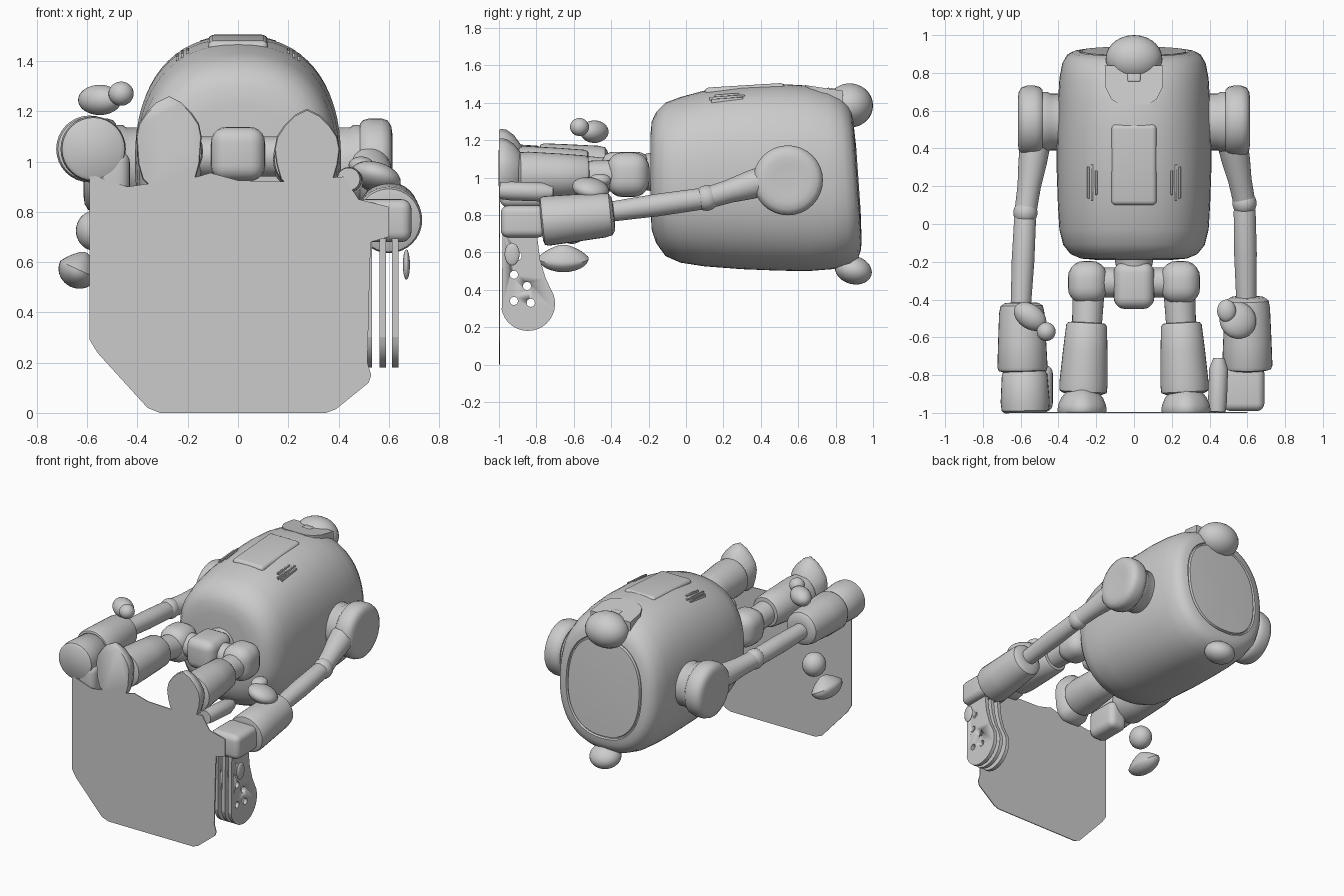
import bpy, bmesh, math
from mathutils import Vector, Euler

if "Cube" in bpy.data.objects:
    bpy.data.objects.remove(bpy.data.objects["Cube"])

grey = bpy.data.materials.new("plain grey")
grey.use_nodes = True
COLOUR = (0.6, 0.6, 0.6, 1)
grey.diffuse_color = COLOUR
grey.node_tree.nodes["Principled BSDF"].inputs["Base Color"].default_value = COLOUR


def finish(name, bm, angle=40):
    bmesh.ops.recalc_face_normals(bm, faces=bm.faces)
    mesh = bpy.data.meshes.new(name)
    bm.to_mesh(mesh)
    bm.free()
    mesh.materials.append(grey)
    ob = bpy.data.objects.new(name, mesh)
    bpy.context.collection.objects.link(ob)
    bpy.ops.object.select_all(action='DESELECT')
    ob.select_set(True)
    bpy.context.view_layer.objects.active = ob
    bpy.ops.object.shade_smooth_by_angle(angle=math.radians(angle))
    return ob


def skin(name, rings, angle=40):
    """Closed surface through a list of point rings."""
    bm = bmesh.new()
    loops = [[bm.verts.new(p) for p in ring] for ring in rings]
    n = len(loops[0])
    for a, b in zip(loops, loops[1:]):
        for i in range(n):
            j = (i + 1) % n
            bm.faces.new((a[i], a[j], b[j], b[i]))
    bm.faces.new(loops[0])
    bm.faces.new(loops[-1])
    return finish(name, bm, angle)


def lathe(name, start, end, profile, n=32):
    """Turned part: profile holds (fraction along axis, radius)."""
    start, end = Vector(start), Vector(end)
    quat = (end - start).to_track_quat('Z', 'Y')
    rings = []
    for t, r in profile:
        c = start.lerp(end, t)
        rings.append([c + quat @ Vector((r * math.cos(k * math.tau / n),
                                         r * math.sin(k * math.tau / n), 0)) for k in range(n)])
    return skin(name, rings)


def turn(rot):
    return Euler([math.radians(a) for a in rot]).to_matrix()


def blob(name, loc, radii, rot=(0, 0, 0), point=0.0):
    """Ellipsoid, optionally narrowed towards its top."""
    bm = bmesh.new()
    bmesh.ops.create_uvsphere(bm, u_segments=28, v_segments=18, radius=1)
    for v in bm.verts:
        f = 1 - point * max(v.co.z, 0)
        v.co = turn(rot) @ Vector((v.co.x * radii[0] * f, v.co.y * radii[1] * f, v.co.z * radii[2])) + Vector(loc)
    return finish(name, bm)


def box(name, loc, size, bevel, rot=(0, 0, 0)):
    bm = bmesh.new()
    bmesh.ops.create_cube(bm, size=1)
    for v in bm.verts:
        v.co = Vector(a * b for a, b in zip(v.co, size))
    bmesh.ops.bevel(bm, geom=bm.edges[:], offset=bevel, segments=5, profile=0.5, affect='EDGES')
    for v in bm.verts:
        v.co = turn(rot) @ v.co + Vector(loc)
    return finish(name, bm)


def prism(name, points, place, low, high):
    """Flat outline given thickness; place maps (u, v, depth) to space."""
    return skin(name, [[place(u, v, d) for u, v in points] for d in (low, high)], 30)


def cut(target, cutters):
    for c in cutters:
        mod = target.modifiers.new(c.name, 'BOOLEAN')
        mod.object = c
        mod.solver = 'EXACT'
        c.hide_render = True
        c.hide_set(True)


def section(y, rx, low, high, tilt=0.0, n=64, power=2.35):
    """Superellipse ring across the body."""
    ring = []
    mid, rz = (low + high) / 2, (high - low) / 2
    for k in range(n):
        c, s = math.cos(k * math.tau / n), math.sin(k * math.tau / n)
        x = rx * math.copysign(abs(c) ** (2 / power), c)
        z = rz * math.copysign(abs(s) ** (2 / power), s)
        ring.append((x, y - tilt * z, mid + z))
    return ring


# Barrel body, with a shallow grooved round cover on its far end
skin("body", [section(*s) for s in (
    (-.19, .2, .82, 1.23), (-.183, .28, .72, 1.3), (-.16, .335, .65, 1.35), (-.11, .375, .58, 1.4),
    (-.03, .395, .545, 1.43), (.1, .403, .525, 1.465), (.3, .41, .51, 1.49), (.5, .408, .502, 1.5),
    (.65, .402, .5, 1.492, .01), (.77, .395, .51, 1.47, .03), (.85, .38, .535, 1.44, .06),
    (.892, .355, .57, 1.405, .07), (.908, .325, .61, 1.37, .07), (.914, .292, .645, 1.335, .07),
    (.902, .287, .65, 1.33, .07), (.902, .28, .657, 1.323, .07), (.916, .275, .662, 1.318, .07),
    (.922, .15, .82, 1.16, .07))], 35)

# Chest panel, side vents and the neck bib
box("chest_panel", (0, .315, 1.458), (.24, .43, .07), .025, (3.5, 0, 0))
for s in (-1, 1):
    for x, length, top in ((.2, .13, 1.445), (.222, .19, 1.434), (.242, .17, 1.422)):
        box("vent_rib", (s * x, .22, top - .012), (.011, length, .03), .003, (4, 0, 0))
bib = [(-.155, .84), (-.15, .72), (-.12, .66), (-.08, .635), (.08, .635), (.12, .66), (.15, .72), (.155, .84)]
prism("neck_bib", bib, lambda u, v, d: (u, v, d - .15 * (v - .65)), 1.4, 1.492)

# Head with visor and the lower knob
blob("head", (0, .875, 1.385), (.15, .125, .118))
box("visor", (0, .79, 1.44), (.26, .09, .06), .025, (-8, 0, 0))
box("visor_eye", (0, .785, 1.462), (.07, .07, .03), .01, (-8, 0, 0))
blob("lower_knob", (0, .895, .505), (.105, .1, .075), (-15, 0, 0))

# Shoulders
for side, s in (("left", 1), ("right", -1)):
    lathe(side + "_shoulder_collar", (s * .36, .54, .985), (s * .5, .54, .985),
          [(0, .15), (.6, .15), (.7, .16), (1, .16)])
    lathe(side + "_shoulder", (s * .485, .545, .985), (s * .615, .545, .985),
          [(0, .165), (.1, .18), (.3, .187), (.65, .187), (.85, .178), (.96, .155), (1, .12), (.97, .08), (.97, .03)])

# Arms: shoulder, elbow and wrist points for each side
arms = {"left": ((.525, .41, .98), (.585, .11, .89), (.595, -.42, .815)),
        "right": ((-.525, .41, 1.0), (-.575, .06, 1.02), (-.6, -.45, 1.04))}
for side, (top, elbow, wrist) in arms.items():
    lathe(side + "_upper_arm", top, elbow, [(0, .08), (.25, .075), (.6, .062), (1, .058)])
    blob(side + "_elbow", elbow, (.064, .066, .068))
    lathe(side + "_forearm", elbow, wrist, [(0, .05), (.08, .058), (.5, .06), (1, .053)])
cuff = [(0, .055), (.01, .09), (.05, .112), (.15, .12), (.6, .128), (.93, .133), (.98, .126), (1, .1)]
lathe("left_cuff", (.6, -.385, .805), (.6, -.775, .765), cuff)
lathe("right_cuff", (-.595, -.415, 1.05), (-.59, -.785, 1.05), cuff)

# Left hand: palm, thumb and three hanging finger slats with openings
box("left_palm", (.58, -.87, .765), (.22, .24, .17), .04)
lathe("left_knuckle", (.45, -.71, .92), (.44, -.995, .93), [(0, .03), (.2, .05), (.8, .05), (1, .045)])
blob("left_thumb", (.55, -.51, .94), (.1, .1, .055), (0, 20, 35))
blob("left_thumb_tip", (.49, -.46, .985), (.05, .06, .035))
outline = [(-.98, .72), (-.985, .3)]
outline += [(-.845 + .145 * math.cos(a), .325 + .145 * math.sin(a))
            for a in [math.pi * (1.05 + k / 16) for k in range(18)]]
outline += [(-.75, .46), (-.78, .56), (-.8, .72)]
for i, x in enumerate((.52, .575, .625)):
    slat = prism("left_finger_%d" % (i + 1), outline, lambda u, v, d: (d, u, v), x - .013, x + .013)
    cut(slat, [lathe("finger_hole_cutter", (x - .05, y, z), (x + .05, y, z), [(0, .022), (1, .022)], 12)
               for y, z in ((-.92, .34), (-.83, .33), (-.92, .48), (-.85, .42), (-.9, .58))])
blob("left_finger_tip", (.67, -.93, .59), (.014, .04, .06))

# Right hand: fist, knuckle, thumb and the loose fingertips below it
lathe("right_fist", (-.58, -.77, 1.05), (-.575, -1.0, 1.05), [(0, .1), (.1, .12), (.75, .13), (.95, .125), (1, .11)])
box("right_knuckle", (-.5, -.87, .94), (.14, .25, .2), .045)
blob("right_thumb", (-.55, -.49, 1.245), (.095, .065, .06), (0, 0, -35))
blob("right_thumb_tip", (-.465, -.57, 1.27), (.05, .05, .048))
blob("right_loose_joint", (-.57, -.61, .725), (.075, .08, .08))
blob("right_loose_fingertip", (-.635, -.655, .57), (.08, .135, .075), (0, 25, 0), .45)

# Pelvis and hips
box("pelvis", (0, -.325, 1.03), (.215, .25, .215), .06)
lathe("hip_axle", (-.2, -.31, 1.02), (.2, -.31, 1.02), [(0, .08), (1, .08)])
lathe("waist", (0, -.25, 1.03), (0, -.15, 1.03), [(0, .09), (1, .11)])

# Legs and feet
for side, s, z, tip in (("left", 1, 1.01, 1.21), ("right", -1, 1.04, 1.26)):
    box(side + "_hip", (s * .245, -.31, 1.015), (.21, .23, .24), .088)
    lathe(side + "_thigh", (s * .24, -.34, 1.01), (s * .25, -.56, z), [(0, .085), (1, .078)])
    lathe(side + "_shin", (s * .25, -.52, z), (s * .27, -.9, z),
          [(0, .07), (.01, .098), (.05, .108), (.4, .118), (.85, .128), (.97, .125), (1, .1)])
    blob(side + "_ankle", (s * .27, -.9, z), (.09, .07, .09))
    # Egg-shaped sole with a softly pointed tip
    half = [(0, .89), (.07, .895), (.105, .93), (.122, .99), (.13, tip - .16),
            (.12, tip - .11), (.09, tip - .065), (.05, tip - .025), (0, tip)]
    sole = half + [(-u, v) for u, v in half[-2:0:-1]]
    rings = [[(s * .275 + u * k, y, z + (v - z) * k) for u, v in sole]
             for y, k in ((-1, .97), (-.99, 1), (-.96, .98), (-.92, .85), (-.88, .6), (-.86, .35))]
    skin(side + "_foot", rings, 60)

# Thin clipped-corner board under the soles
board = [(-.59, .29), (-.56, .24), (-.36, .02), (-.31, 0), (.35, 0), (.39, .015), (.52, .12), (.53, .15),
         (.515, .2), (.525, .6), (.53, .68), (.6, .7), (.6, .82), (.48, .85), (.42, .94), (.17, .92),
         (0, .925), (-.11, .955), (-.16, .94), (-.44, .9), (-.59, .95)]
prism("board", board, lambda u, v, d: (u, d, v), -1.0, -.994)
